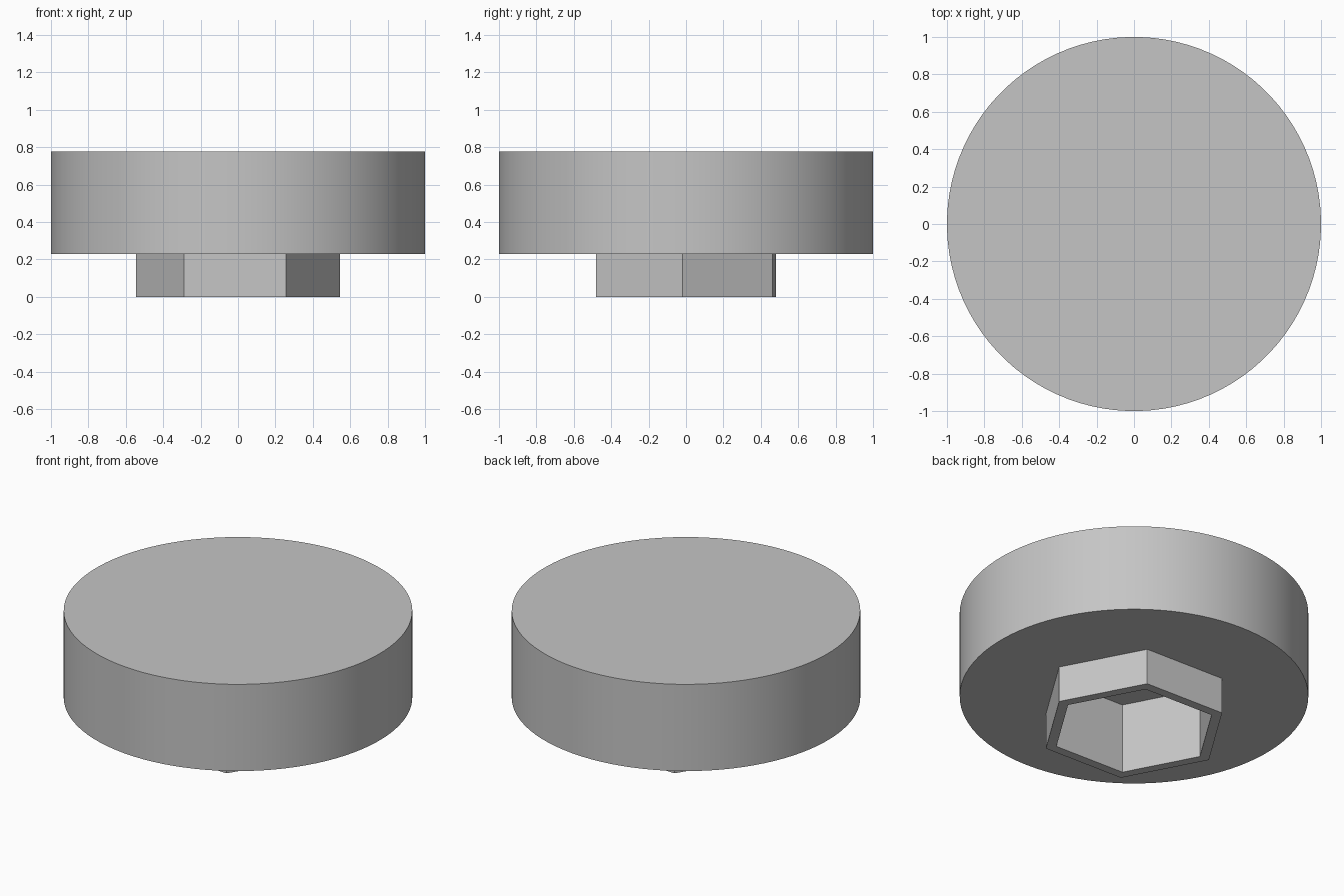
import bpy
import bmesh
from math import cos, sin, radians, tau

cube = bpy.data.objects.get("Cube")
if cube:
    bpy.data.objects.remove(cube, do_unlink=True)

TURN = radians(-2)      # slight twist of the hexagonal collar
PER_SIDE = 16           # rim segments for each side of the hexagon

grey = bpy.data.materials.new("plain grey")
grey.use_nodes = True
colour = (0.56, 0.56, 0.56, 1)
grey.diffuse_color = colour
grey.node_tree.nodes["Principled BSDF"].inputs["Base Color"].default_value = colour

bm = bmesh.new()


def ring(radius, z, count):
    angles = [TURN + tau * i / count for i in range(count)]
    return [bm.verts.new((radius * cos(a), radius * sin(a), z)) for a in angles]


def join(a, b):
    n = len(a)
    for i in range(n):
        j = (i + 1) % n
        bm.faces.new((a[i], a[j], b[j], b[i]))


# Hexagonal socket: recess ceiling, recess walls, lip and outer walls
socket_top = ring(0.48, 0.445, 6)
lip_inner = ring(0.48, 0, 6)
lip_outer = ring(0.545, 0, 6)
collar_top = ring(0.545, 0.228, 6)
bm.faces.new(socket_top)
join(socket_top, lip_inner)
join(lip_inner, lip_outer)
join(lip_outer, collar_top)

# Underside of the disc, one face per side of the hexagon
count = 6 * PER_SIDE
rim_low = ring(1, 0.228, count)
for i in range(6):
    arc = [rim_low[(i * PER_SIDE + k) % count] for k in range(PER_SIDE + 1)]
    bm.faces.new([collar_top[(i + 1) % 6], collar_top[i]] + arc)

# Disc side wall and flat top
rim_high = ring(1, 0.777, count)
join(rim_low, rim_high)
bm.faces.new(rim_high)

bmesh.ops.recalc_face_normals(bm, faces=bm.faces[:])
mesh = bpy.data.meshes.new("disc_with_hex_socket")
bm.to_mesh(mesh)
bm.free()
mesh.materials.append(grey)

disc = bpy.data.objects.new("disc_with_hex_socket", mesh)
bpy.context.collection.objects.link(disc)
bpy.ops.object.select_all(action="DESELECT")
disc.select_set(True)
bpy.context.view_layer.objects.active = disc
bpy.ops.object.shade_smooth_by_angle(angle=radians(30))
